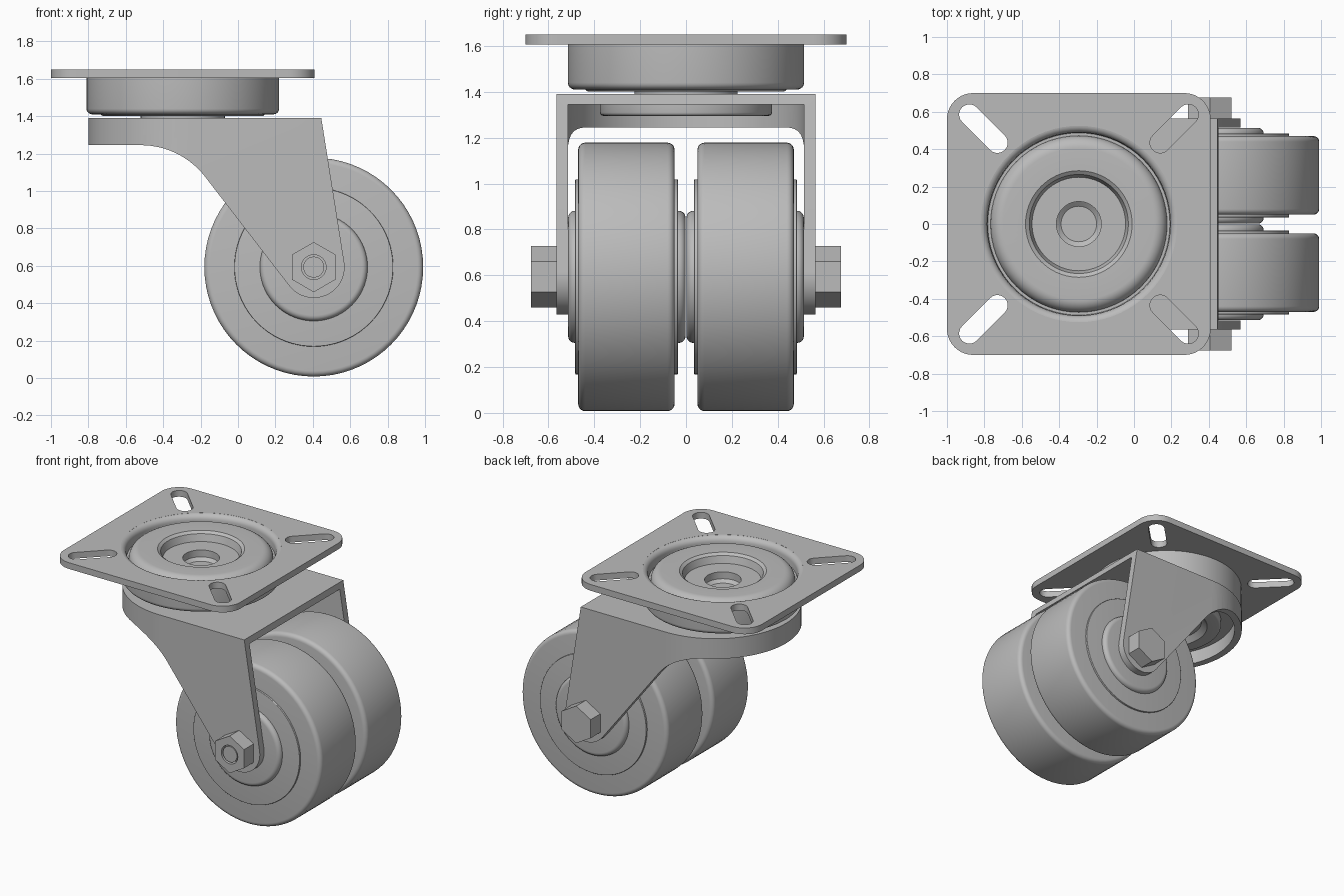
import bpy, bmesh, math
from mathutils import Matrix, Vector

if "Cube" in bpy.data.objects:
    bpy.data.objects.remove(bpy.data.objects["Cube"])

steel = bpy.data.materials.new("plain_grey")
steel.use_nodes = True
GREY = (0.5, 0.5, 0.5, 1)
steel.diffuse_color = GREY
steel.node_tree.nodes["Principled BSDF"].inputs["Base Color"].default_value = GREY

SWIVEL_X = -0.295
AXLE = Vector((0.405, 0, 0.593))
TO_Y = Matrix.Rotation(math.radians(-90), 4, 'X')   # turns +z into +y


def finish(bm, name):
    bmesh.ops.recalc_face_normals(bm, faces=bm.faces)
    mesh = bpy.data.meshes.new(name)
    bm.to_mesh(mesh)
    bm.free()
    mesh.materials.append(steel)
    obj = bpy.data.objects.new(name, mesh)
    bpy.context.scene.collection.objects.link(obj)
    return obj


def arc(cx, cy, r, start, end, steps=16):
    angles = [math.radians(start + (end - start) * i / steps) for i in range(steps + 1)]
    return [(cx + r * math.cos(a), cy + r * math.sin(a)) for a in angles]


def prism(name, outline, lo, hi, along_y=False):
    """Extrude an outline: (x, y) upwards, or (x, z) along y."""
    bm = bmesh.new()
    place = (lambda p, h: (p[0], h, p[1])) if along_y else (lambda p, h: (p[0], p[1], h))
    face = bm.faces.new([bm.verts.new(place(p, lo)) for p in outline])
    side = bmesh.ops.extrude_face_region(bm, geom=[face])["geom"]
    shift = Vector((0, hi - lo, 0) if along_y else (0, 0, hi - lo))
    bmesh.ops.translate(bm, vec=shift, verts=[v for v in side if isinstance(v, bmesh.types.BMVert)])
    return finish(bm, name)


def lathe(name, profile, matrix, steps=72):
    """Spin a (radius, height) profile that starts and ends on the axis."""
    bm = bmesh.new()
    verts = [bm.verts.new((r, 0, h)) for r, h in profile]
    edges = [bm.edges.new(pair) for pair in zip(verts, verts[1:])]
    bmesh.ops.spin(bm, geom=verts + edges, cent=(0, 0, 0), axis=(0, 0, 1),
                   angle=math.tau, steps=steps, use_duplicate=False)
    bmesh.ops.remove_doubles(bm, verts=bm.verts, dist=0.0002)
    bmesh.ops.transform(bm, matrix=matrix, verts=bm.verts)
    return finish(bm, name)


def combine(obj, cutter, operation='DIFFERENCE'):
    mod = obj.modifiers.new("cut", 'BOOLEAN')
    mod.operation, mod.object, mod.solver = operation, cutter, 'EXACT'
    graph = bpy.context.evaluated_depsgraph_get()
    mesh = bpy.data.meshes.new_from_object(obj.evaluated_get(graph))
    obj.modifiers.clear()
    obj.data = mesh
    bpy.data.objects.remove(cutter)


def drum(radius, lo, hi, bevel):
    """Cylinder profile with rounded rims."""
    return ([(0, lo)] + arc(radius - bevel, lo + bevel, bevel, -90, 0, 5)
            + arc(radius - bevel, hi - bevel, bevel, 0, 90, 5) + [(0, hi)])


parts = []

# Mounting plate with rounded corners, a round opening and four diagonal slots
outline = []
for sx, sy, start in ((1, 1, 0), (-1, 1, 90), (-1, -1, 180), (1, -1, 270)):
    outline += arc(SWIVEL_X + sx * 0.565, sy * 0.56, 0.14, start, start + 90, 10)
plate = prism("mounting_plate", outline, 1.605, 1.65)
combine(plate, prism("opening", arc(SWIVEL_X, 0, 0.525, 0, 355, 71), 1.5, 1.8))
for sx in (1, -1):
    for sy in (1, -1):
        slot = arc(0.585, 0.585, 0.055, -45, 135, 10) + arc(0.435, 0.435, 0.055, 135, 315, 10)
        slot = [(SWIVEL_X + sx * x, sy * y) for x, y in slot]
        combine(plate, prism("slot", slot, 1.5, 1.8))
parts.append(plate)

# Swivel bearing: raised ring in a groove on top, cup and neck below
at_swivel = Matrix.Translation((SWIVEL_X, 0, 0))
bearing = ([(0, 1.5), (0.095, 1.5), (0.12, 1.52), (0.12, 1.57), (0.25, 1.57), (0.265, 1.62), (0.285, 1.635)]
           + arc(0.405, 1.57, 0.067, 90, 0, 8)
           + [(0.487, 1.57), (0.49, 1.61)] + arc(0.53, 1.61, 0.04, 180, 90, 6)
           + [(0.53, 1.605), (0.515, 1.605)] + arc(0.485, 1.44, 0.03, 0, -90, 6)
           + [(0.44, 1.41), (0.43, 1.402), (0.225, 1.402), (0.225, 1.385), (0, 1.385)])
parts.append(lathe("swivel_bearing", bearing, at_swivel))
lower = [(0, 1.35), (0.375, 1.35)] + arc(0.36, 1.31, 0.015, 0, -90, 4)
lower += [(0.28, 1.295), (0.24, 1.33), (0, 1.33)]
parts.append(lathe("lower_race", lower, at_swivel))

# Fork: bent sheet with a round back, trimmed to the leg shape
fork = prism("fork", [(0.8, -0.565)] + arc(-0.235, 0, 0.565, -90, -270, 40) + [(0.8, 0.565)], 0.3, 1.39)
combine(fork, prism("hollow", [(0.9, -0.515)] + arc(-0.235, 0, 0.515, -90, -270, 40) + [(0.9, 0.515)],
                    0.2, 1.345))
leg = ([(-0.9, 1.5), (0.428, 1.5)] + arc(AXLE.x, AXLE.z, 0.165, 8.6, -142, 20)
       + arc(-0.52, 0.81, 0.435, 38, 90, 14) + [(-0.9, 1.245)])
combine(fork, prism("leg_shape", leg, -0.8, 0.8, True), 'INTERSECT')
parts.append(fork)

# Twin wheels: tyre, rim and hub on each side
at_axle = Matrix.Translation(AXLE) @ TO_Y
for side, label in ((1, "left"), (-1, "right")):
    flip = at_axle @ Matrix.Scale(side, 4, (0, 0, 1))
    parts.append(lathe(label + "_tyre", drum(0.585, 0.05, 0.47, 0.03), flip))
    parts.append(lathe(label + "_rim", drum(0.425, 0.035, 0.483, 0.004), flip))
    parts.append(lathe(label + "_hub", drum(0.288, 0.002, 0.514, 0.03), flip))

# Hex bolt head at the back, hex nut with the bolt end at the front
spin = at_axle @ Matrix.Rotation(math.radians(90), 4, 'Z')
head = [(0, 0.5), (0.134, 0.5), (0.134, 0.675), (0, 0.675)]
parts.append(lathe("bolt_head", [(r, max(h, 0.56)) for r, h in head], spin, 6))
nut = lathe("nut", [(r, -max(h, 0.56)) for r, h in head], spin, 6)
combine(nut, prism("nut_hole", arc(AXLE.x, AXLE.z, 0.066, 0, 350, 35), -0.8, -0.63, True))
parts.append(nut)
parts.append(lathe("bolt_end", [(0, -0.6), (0.056, -0.6), (0.056, -0.67), (0, -0.67)], at_axle, 36))

# Smooth the round surfaces, keep edges crisp
bpy.ops.object.select_all(action='DESELECT')
for obj in parts:
    obj.select_set(True)
bpy.context.view_layer.objects.active = parts[0]
bpy.ops.object.shade_smooth_by_angle(angle=math.radians(32))
